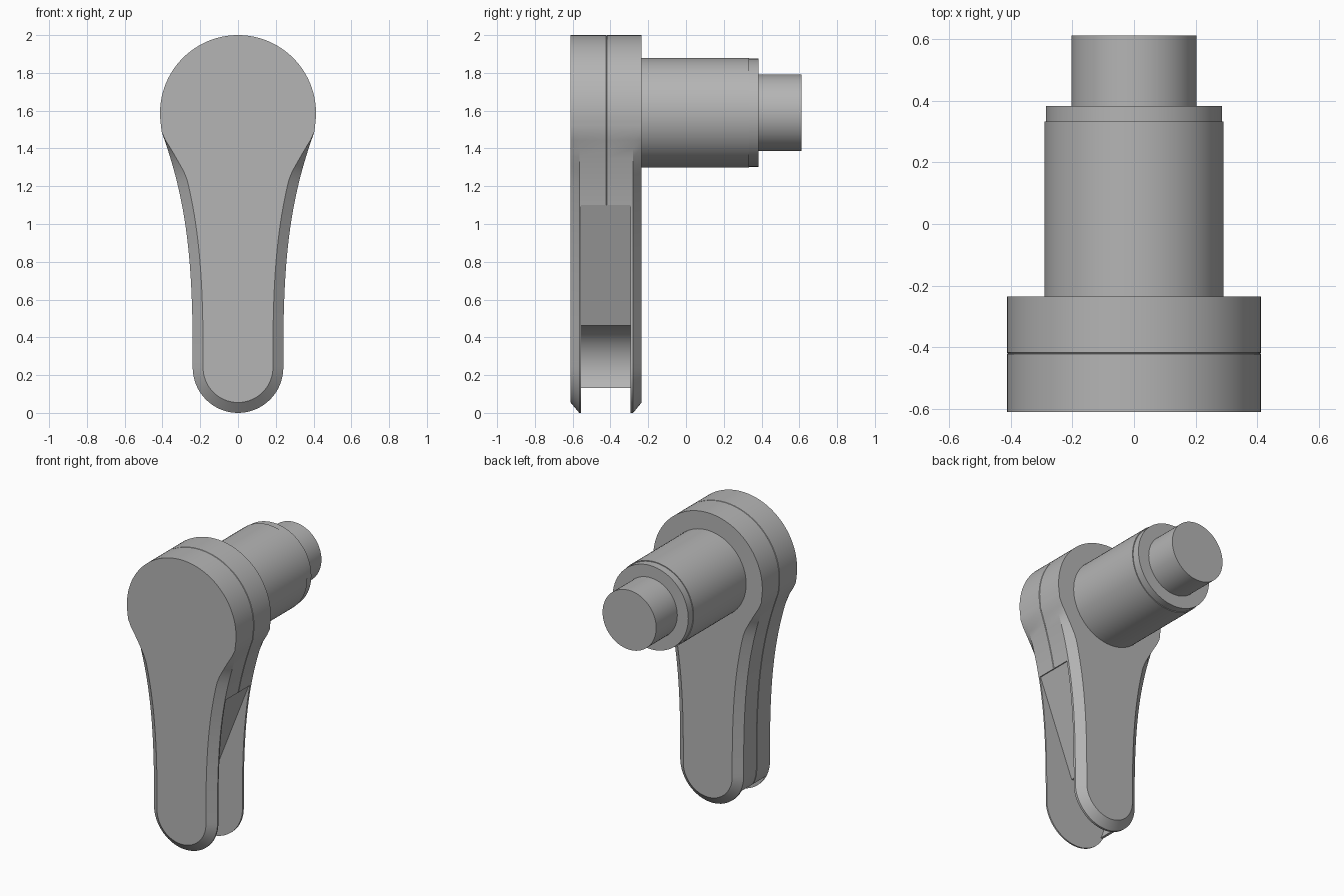
import bpy, bmesh
from math import sin, cos, pi, radians
from mathutils import Vector

if "Cube" in bpy.data.objects:
    bpy.data.objects.remove(bpy.data.objects["Cube"])

grey = bpy.data.materials.new("plain grey")
grey.use_nodes = True
grey.diffuse_color = (0.46, 0.46, 0.46, 1)
grey.node_tree.nodes["Principled BSDF"].inputs["Base Color"].default_value = (0.46, 0.46, 0.46, 1)

HUB_Z, HUB_R = 1.587, 0.413
TIP_Z, TIP_R = 0.24, 0.24


def loft(name, rings):
    """Capped skin through a list of (y, [(x, z), ...]) rings."""
    bm = bmesh.new()
    loops = [[bm.verts.new((x, y, z)) for x, z in ring] for y, ring in rings]
    n = len(loops[0])
    for a, b in zip(loops, loops[1:]):
        for i in range(n):
            j = (i + 1) % n
            bm.faces.new((a[i], a[j], b[j], b[i]))
    bm.faces.new(loops[0])
    bm.faces.new(loops[-1])
    bmesh.ops.recalc_face_normals(bm, faces=bm.faces)
    mesh = bpy.data.meshes.new(name)
    bm.to_mesh(mesh)
    bm.free()
    mesh.materials.append(grey)
    ob = bpy.data.objects.new(name, mesh)
    bpy.context.collection.objects.link(ob)
    return ob


def activate(ob):
    bpy.ops.object.select_all(action='DESELECT')
    ob.select_set(True)
    bpy.context.view_layer.objects.active = ob


def arc(cz, r, start, end, steps):
    angles = [radians(start + (end - start) * i / steps) for i in range(steps + 1)]
    return [(r * cos(a), cz + r * sin(a)) for a in angles]


# Lever outline: round tip, waisted flank, round hub
def flank(t):
    p = [(TIP_R, 0.27), (0.238, 0.8), (0.27, 1.12), (0.405, 1.49)]
    w = [(1 - t) ** 3, 3 * t * (1 - t) ** 2, 3 * t * t * (1 - t), t ** 3]
    return (sum(k * q[0] for k, q in zip(w, p)), sum(k * q[1] for k, q in zip(w, p)))


half = arc(TIP_Z, TIP_R, -90, 0, 16) + [flank(i / 24) for i in range(25)]
half += arc(HUB_Z, HUB_R, -9, 90, 32)
outline = half + [(-x, z) for x, z in half[-2:0:-1]]


def inset(amount, fade=False):
    """Move the outline inwards, fading the move out towards the hub."""
    result = []
    n = len(outline)
    for i, (x, z) in enumerate(outline):
        d = Vector(outline[(i + 1) % n]) - Vector(outline[i - 1])
        d.normalize()
        k = min(1, max(0, (1.46 - z) / 0.22)) if fade else 1
        result.append((x - d.y * amount * k, z + d.x * amount * k))
    return result


# Lever with faded chamfers and a fine parting groove
SEAM = -0.42
lever = loft("lever_arm", [
    (-0.611, inset(0.055, True)), (-0.565, outline),
    (SEAM - 0.003, outline), (SEAM, inset(0.003)), (SEAM + 0.003, outline),
    (-0.28, outline), (-0.235, inset(0.055, True))])

# Side slot that opens through the tip
slot = [(0.7, 1.1), (0.29, 1.1)] + arc(TIP_Z, 0.225, 80, 209, 20)
slot += [(-0.7, 0.13), (-0.7, -0.3), (0.7, -0.3)]
cutter = loft("slot_cutter", [(-0.555, slot), (-0.295, slot)])
cutter.hide_render = True
activate(lever)
cut = lever.modifiers.new("slot", 'BOOLEAN')
cut.operation = 'DIFFERENCE'
cut.solver = 'EXACT'
cut.object = cutter
bpy.ops.object.modifier_apply(modifier=cut.name)
bpy.data.objects.remove(cutter)

# Stepped shaft behind the hub
parts = [lever]
for name, r, y0, y1 in [("shaft_sleeve", 0.291, -0.24, 0.333),
                        ("shaft_collar", 0.286, 0.33, 0.384),
                        ("shaft_pin", 0.203, 0.38, 0.612)]:
    circle = arc(1.589, r, 0, 360, 72)[:-1]
    parts.append(loft(name, [(y0, circle), (y1, circle)]))

for ob in parts:
    activate(ob)
    bpy.ops.object.shade_smooth_by_angle(angle=radians(25))
